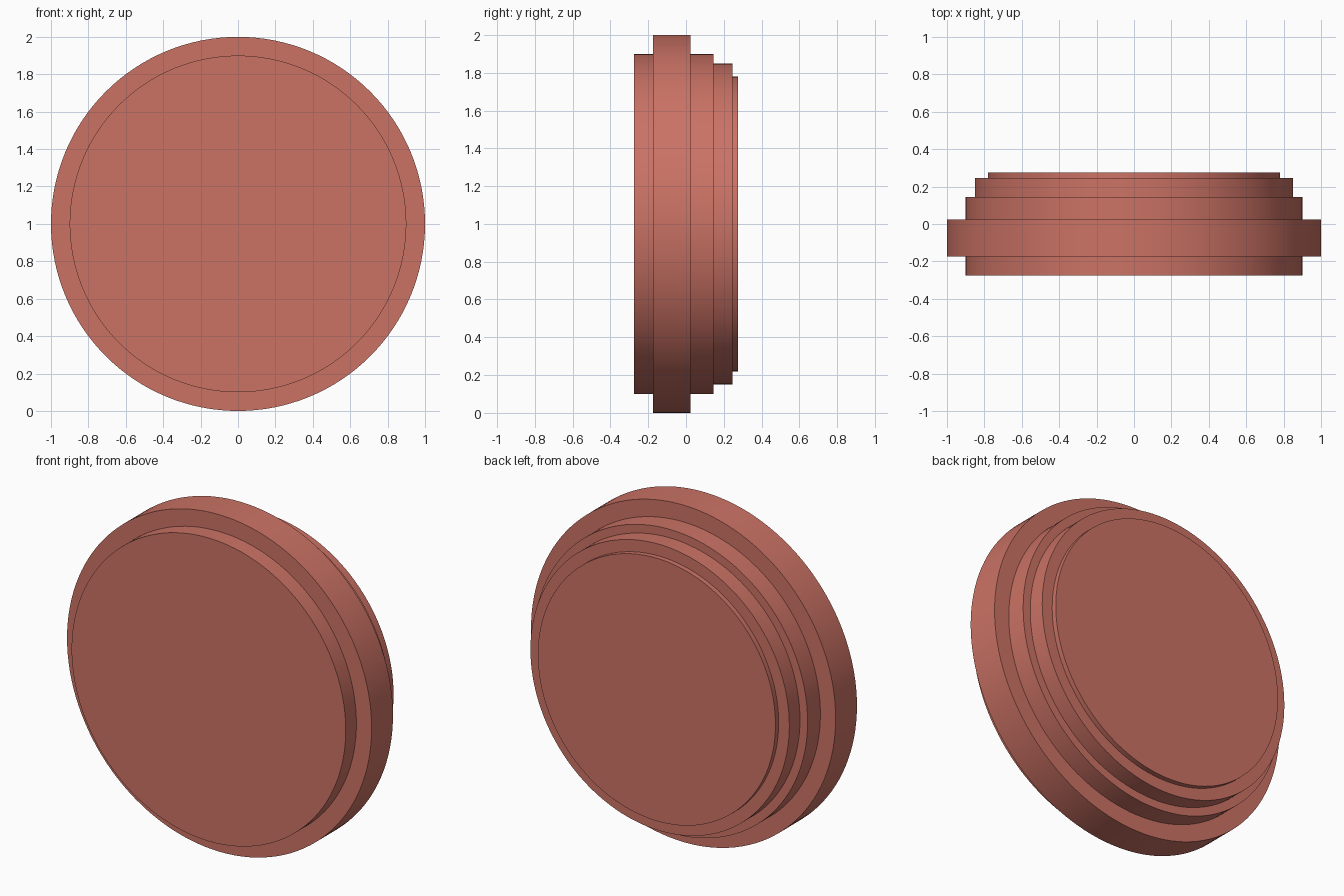
import bpy, bmesh, math
from mathutils import Matrix

if "Cube" in bpy.data.objects:
    bpy.data.objects.remove(bpy.data.objects["Cube"])

SEGMENTS = 128
# Stepped outline: (radius, y) from the front face to the back face
PROFILE = [(0.90, -0.275), (0.90, -0.175), (1.00, -0.175), (1.00, 0.025),
           (0.90, 0.025), (0.90, 0.145), (0.85, 0.145), (0.85, 0.245),
           (0.78, 0.245), (0.78, 0.275)]

# Revolve the outline about the y axis, centred at z = 1
bm = bmesh.new()
rings = []
for radius, y in PROFILE:
    angles = [2 * math.pi * i / SEGMENTS for i in range(SEGMENTS)]
    rings.append([bm.verts.new((radius * math.sin(a), y, 1 + radius * math.cos(a)))
                  for a in angles])
for a, b in zip(rings, rings[1:]):
    for i in range(SEGMENTS):
        j = (i + 1) % SEGMENTS
        bm.faces.new((a[i], a[j], b[j], b[i]))

# Flat front and back caps
bm.faces.new(rings[0])
bm.faces.new(rings[-1])
bmesh.ops.recalc_face_normals(bm, faces=bm.faces)

mesh = bpy.data.meshes.new("stepped_disc")
bm.to_mesh(mesh)
bm.free()
disc = bpy.data.objects.new("stepped_disc", mesh)
bpy.context.collection.objects.link(disc)

# Muted red finish
red = bpy.data.materials.new("muted_red")
red.diffuse_color = (0.6, 0.17, 0.13, 1)
red.use_nodes = True
red.node_tree.nodes["Principled BSDF"].inputs["Base Color"].default_value = red.diffuse_color
mesh.materials.append(red)

# Smooth rims with crisp steps
bpy.context.view_layer.objects.active = disc
disc.select_set(True)
bpy.ops.object.shade_smooth_by_angle(angle=math.radians(30))
